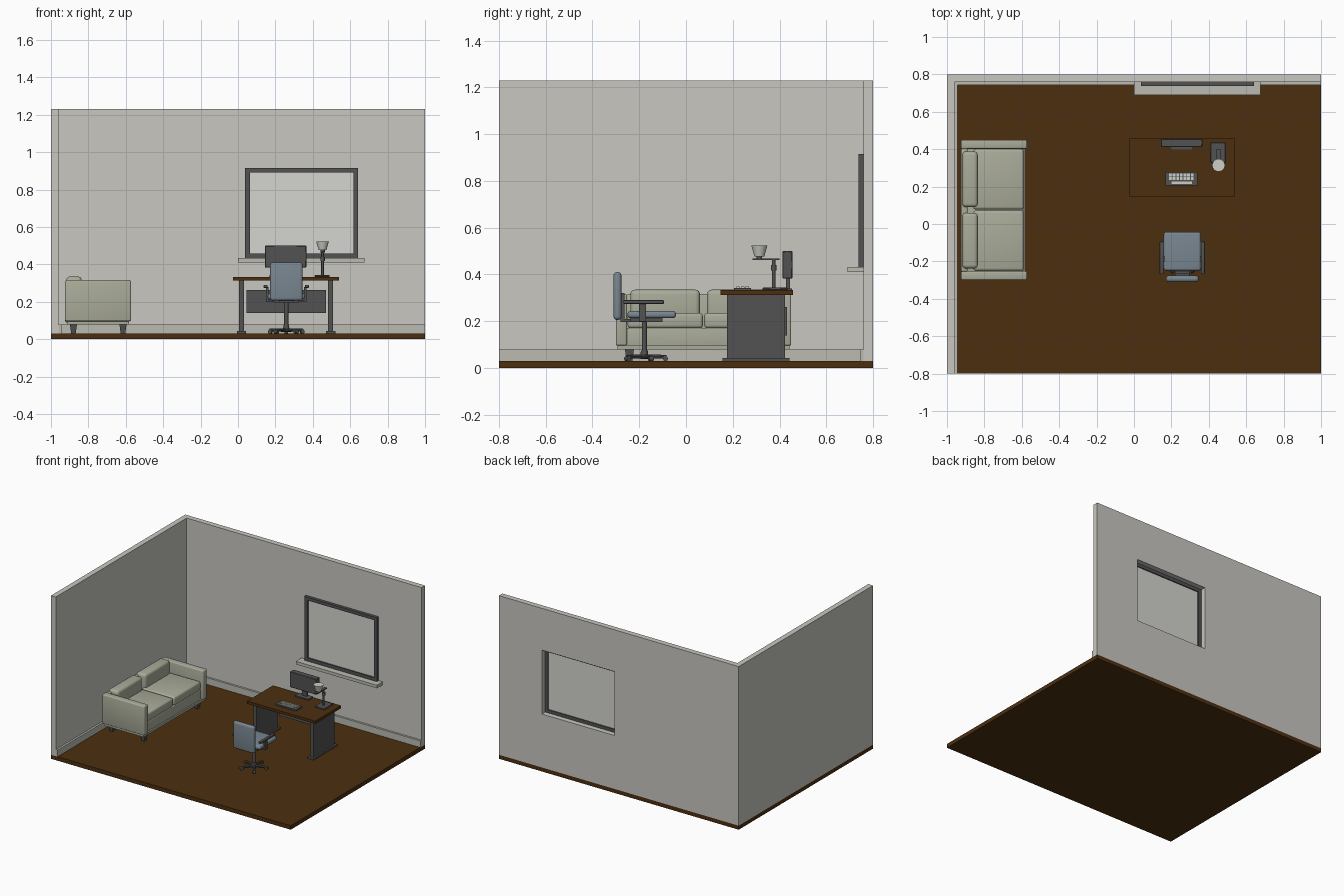
import bpy, bmesh, math
from mathutils import Matrix, Vector

if "Cube" in bpy.data.objects:
    bpy.data.objects.remove(bpy.data.objects["Cube"])


def mat(name, r, g, b):
    m = bpy.data.materials.new(name)
    m.diffuse_color = (r, g, b, 1)
    m.use_nodes = True
    m.node_tree.nodes["Principled BSDF"].inputs["Base Color"].default_value = m.diffuse_color
    return m


WOOD = mat("brown wood", .072, .028, .005)
WALL = mat("wall white", .58, .57, .53)
TRIM = mat("trim white", .50, .50, .45)
PANE = mat("window pane", .66, .66, .63)
SOFA = mat("sofa cream", .40, .41, .32)
DARK = mat("dark grey", .085, .085, .088)
BLUE = mat("chair blue grey", .19, .24, .28)
LIGHT = mat("lamp white", .62, .62, .57)


def finish(bm, name, m, smooth=False):
    bmesh.ops.recalc_face_normals(bm, faces=bm.faces[:])
    me = bpy.data.meshes.new(name)
    bm.to_mesh(me)
    bm.free()
    ob = bpy.data.objects.new(name, me)
    bpy.context.collection.objects.link(ob)
    me.materials.append(m)
    if smooth:
        bpy.ops.object.select_all(action='DESELECT')
        ob.select_set(True)
        bpy.context.view_layer.objects.active = ob
        bpy.ops.object.shade_smooth_by_angle(angle=math.radians(40))
    return ob


def box(name, m, x, y, z, bevel=0, seg=3):
    """Box from (min, max) ranges with optional rounded edges."""
    bm = bmesh.new()
    bmesh.ops.create_cube(bm, size=1)
    for v in bm.verts:
        for i, (a, b) in enumerate((x, y, z)):
            v.co[i] = (a + b) / 2 + v.co[i] * (b - a)
    if bevel:
        bmesh.ops.bevel(bm, geom=bm.edges[:], offset=bevel, segments=seg,
                        profile=.5, affect='EDGES')
    return finish(bm, name, m, bevel > 0)


def cone(name, m, p, q, r0, r1, n=20, twist=0):
    """Tapered rod from p to q."""
    p, q = Vector(p), Vector(q)
    bm = bmesh.new()
    mx = (Matrix.Translation((p + q) / 2) @ (q - p).to_track_quat('Z', 'Y').to_matrix().to_4x4()
          @ Matrix.Rotation(twist, 4, 'Z'))
    bmesh.ops.create_cone(bm, cap_ends=True, segments=n, radius1=r0, radius2=r1,
                          depth=(q - p).length, matrix=mx)
    return finish(bm, name, m, n > 8)


def ring(name, m, outer, inner, y):
    """Rectangular frame in the xz plane; rectangles are x0, x1, z0, z1."""
    bm = bmesh.new()
    loops = []
    for yy in y:
        for a, b, c, d in (outer, inner):
            loops.append([bm.verts.new((px, yy, pz)) for px, pz in ((a, c), (b, c), (b, d), (a, d))])
    for s, t in ((0, 1), (2, 3), (0, 2), (1, 3)):
        for i in range(4):
            j = (i + 1) % 4
            bm.faces.new((loops[s][i], loops[s][j], loops[t][j], loops[t][i]))
    return finish(bm, name, m)


# Room shell
box("floor", WOOD, (-1, 1), (-.8, .8), (0, .03))
box("left_wall", WALL, (-1, -.96), (-.8, .8), (.03, 1.23))
hole = (.037, .642, .433, .915)
ring("back_wall", WALL, (-.96, 1, .03, 1.23), hole, (.759, .8))
box("left_baseboard", TRIM, (-.96, -.945), (-.8, .759), (.03, .08))
box("back_baseboard", TRIM, (-.945, 1), (.744, .759), (.03, .08))

# Window
ring("window_frame", DARK, hole, (.063, .618, .457, .891), (.737, .761))
box("window_pane", PANE, (.06, .621), (.748, .753), (.454, .894))
box("window_sill", TRIM, (0, .675), (.69, .76), (.41, .433))

# Sofa
for n, y in (("front", (-.30, -.252)), ("back", (.402, .45))):
    box(n + "_sofa_arm", SOFA, (-.925, -.572), y, (.096, .316), .008)
box("sofa_base", SOFA, (-.915, -.592), (-.255, .405), (.085, .172), .005)
box("sofa_plinth", SOFA, (-.915, -.582), (-.292, .442), (.08, .098))
box("sofa_back", SOFA, (-.925, -.89), (-.255, .405), (.09, .316), .008)
for i, y in enumerate(((-.25, .072), (.078, .40))):
    box(f"seat_cushion_{i}", SOFA, (-.86, -.588), y, (.17, .236), .014)
    box(f"back_cushion_{i}", SOFA, (-.918, -.835), (y[0] + .012, y[1] - .012), (.2, .335), .02, 4)
for i, x in enumerate((-.88, -.615)):
    for j, y in enumerate((-.242, .392)):
        cone(f"sofa_leg_{i}{j}", DARK, (x, y, .03), (x, y, .085), .017, .028, 4, math.pi / 4)

# Desk
box("desk_top", WOOD, (-.028, .54), (.148, .457), (.313, .333))
for n, x in (("left", .019), ("right", .495)):
    box(n + "_desk_leg", DARK, (x - .013, x + .013), (.175, .424), (.04, .313))
    box(n + "_desk_foot", DARK, (x - .025, x + .025), (.156, .443), (.03, .043))
box("modesty_panel", DARK, (.046, .47), (.422, .432), (.14, .262))

# Monitor
box("monitor", DARK, (.144, .365), (.412, .455), (.383, .5), .003, 1)
box("monitor_neck", DARK, (.235, .274), (.428, .445), (.338, .39))
box("monitor_base", DARK, (.197, .31), (.397, .453), (.333, .341))

# Keyboard
box("keyboard", DARK, (.168, .34), (.205, .277), (.333, .342))
for r in range(2):
    for c in range(7):
        x, y = .187 + c * .0195, .236 + r * .019
        box(f"key_{r}{c}", LIGHT, (x, x + .015), (y, y + .015), (.341, .348))
box("space_bar", LIGHT, (.2, .31), (.215, .228), (.341, .348))

# Desk lamp
box("lamp_base", DARK, (.41, .49), (.328, .435), (.333, .344), .003, 1)
cone("lamp_stem", DARK, (.452, .375, .342), (.452, .375, .464), .007, .007)
cone("lamp_joint", DARK, (.452, .375, .418), (.452, .375, .44), .012, .012)
box("lamp_arm", DARK, (.442, .462), (.285, .40), (.461, .469))
cone("lamp_socket", DARK, (.452, .314, .465), (.452, .314, .48), .012, .012)
cone("lamp_shade", LIGHT, (.452, .314, .477), (.452, .314, .523), .021, .034, 24)

# Office chair
CX, CY = .258, -.178
box("chair_seat", BLUE, (.159, .357), (-.25, -.043), (.213, .244), .013, 4)
box("chair_back", BLUE, (.171, .346), (-.31, -.276), (.206, .41), .015, 4)
box("seat_plate", DARK, (.19, .326), (-.24, -.1), (.197, .214))
box("back_bracket", DARK, (.22, .296), (-.28, -.262), (.2, .32))
box("bracket_foot", DARK, (.22, .296), (-.28, -.2), (.197, .21))
for n, s in (("left", -1), ("right", 1)):
    x = CX + s * .11
    box(n + "_armrest", DARK, (x - .011, x + .011), (-.268, -.094), (.274, .29), .004, 2)
    a, b = sorted((CX + s * .095, CX + s * .107))
    box(n + "_arm_post", DARK, (a, b), (-.2, -.172), (.2, .278))
    a, b = sorted((CX + s * .06, CX + s * .107))
    box(n + "_arm_bracket", DARK, (a, b), (-.2, -.172), (.199, .209))
cone("chair_column", DARK, (CX, CY, .045), (CX, CY, .2), .011, .011)
cone("column_sleeve", DARK, (CX, CY, .04), (CX, CY, .075), .018, .015)
for i in range(5):
    a = math.pi / 2 + i * math.tau / 5
    d = Vector((math.cos(a), math.sin(a), 0))
    t = Vector((-d.y, d.x, 0))
    c = Vector((CX, CY, .049))
    cone(f"chair_spoke_{i}", DARK, c, c + d * .095, .01, .007, 8)
    w = Vector((CX, CY, .04)) + d * .09
    cone(f"caster_{i}", DARK, w - t * .01, w + t * .01, .0105, .0105, 14)
